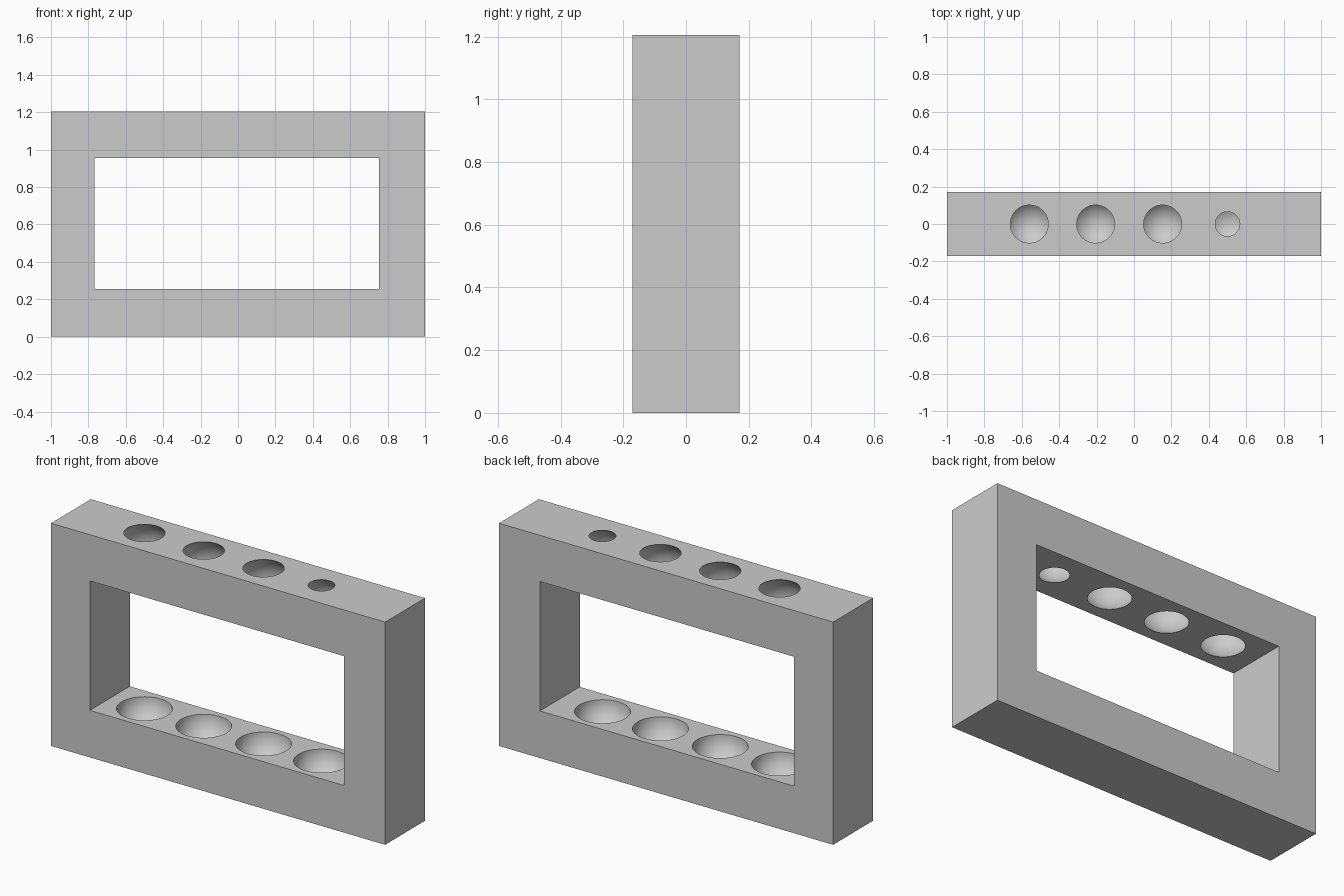
import bpy

if "Cube" in bpy.data.objects:
    bpy.data.objects.remove(bpy.data.objects["Cube"])

HOLE_X = [-0.56, -0.205, 0.153, 0.50]
BASE_TOP, BAR_MID = 0.255, 1.078


def box(name, x0, x1, y0, y1, z0, z1):
    bpy.ops.mesh.primitive_cube_add(size=1, location=((x0 + x1) / 2, (y0 + y1) / 2, (z0 + z1) / 2))
    ob = bpy.context.object
    ob.name = name
    ob.scale = (x1 - x0, y1 - y0, z1 - z0)
    bpy.ops.object.transform_apply(location=True, rotation=False, scale=True)
    return ob


def ball(name, x, z, r):
    bpy.ops.mesh.primitive_uv_sphere_add(segments=64, ring_count=32, radius=r, location=(x, 0, z))
    ob = bpy.context.object
    ob.name = name
    return ob


def carve(target, cutter):
    mod = target.modifiers.new("carve", 'BOOLEAN')
    mod.operation = 'DIFFERENCE'
    mod.solver = 'EXACT'
    mod.object = cutter
    bpy.context.view_layer.objects.active = target
    bpy.ops.object.modifier_apply(modifier=mod.name)
    bpy.data.objects.remove(cutter)


# Rectangular rack frame with its open window
frame = box("rack_frame", -1, 1, -0.17, 0.17, 0, 1.205)
carve(frame, box("window_cutter", -0.767, 0.755, -0.3, 0.3, BASE_TOP, 0.955))

# Round sockets through the top bar (last one smaller), matching cups in the base
for i, x in enumerate(HOLE_X):
    carve(frame, ball("socket_cutter", x, BAR_MID, 0.143 if i == 3 else 0.1625))
    carve(frame, ball("cup_cutter", x, BASE_TOP + 0.0005, 0.137))

# Smooth sockets, crisp frame edges
bpy.ops.object.select_all(action='DESELECT')
frame.select_set(True)
bpy.context.view_layer.objects.active = frame
bpy.ops.object.shade_smooth_by_angle(angle=0.5)
